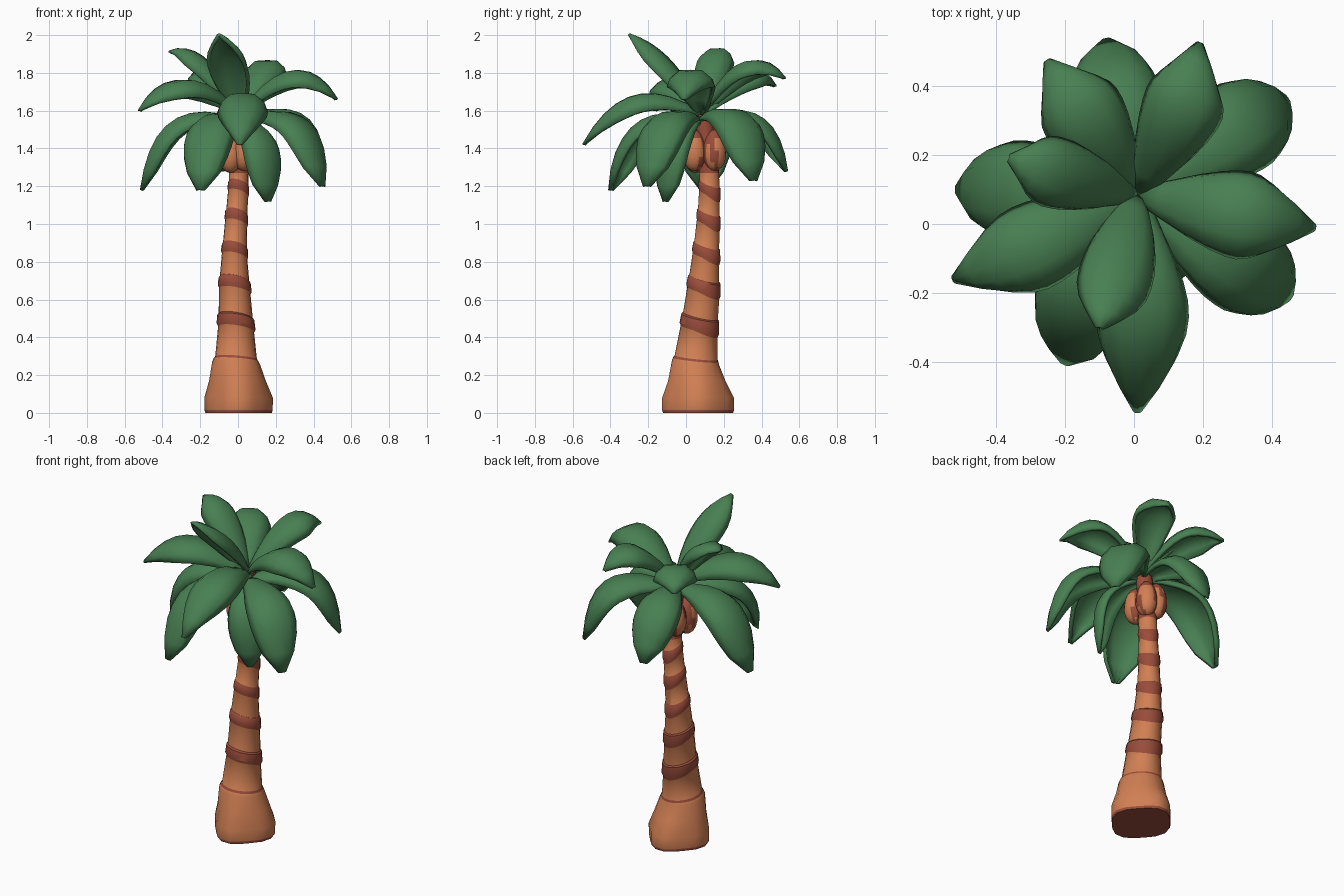
import bpy, bmesh, math
from mathutils import Vector

if "Cube" in bpy.data.objects:
    bpy.data.objects.remove(bpy.data.objects["Cube"])


def material(name, rgb):
    m = bpy.data.materials.new(name)
    m.diffuse_color = (*rgb, 1)
    m.use_nodes = True
    m.node_tree.nodes["Principled BSDF"].inputs["Base Color"].default_value = m.diffuse_color
    return m


GREEN = material("leaf green", (0.065, 0.215, 0.085))
BARK = material("orange bark", (0.64, 0.215, 0.088))
DARK = material("dark red bark", (0.32, 0.073, 0.042))


def finish(bm, name, mats, angle):
    bmesh.ops.recalc_face_normals(bm, faces=bm.faces)
    me = bpy.data.meshes.new(name)
    bm.to_mesh(me)
    bm.free()
    for m in mats:
        me.materials.append(m)
    ob = bpy.data.objects.new(name, me)
    bpy.context.collection.objects.link(ob)
    bpy.ops.object.select_all(action='DESELECT')
    bpy.context.view_layer.objects.active = ob
    ob.select_set(True)
    bpy.ops.object.shade_smooth_by_angle(angle=math.radians(angle))
    return ob


# Trunk outline: z, centre x, centre y, radius x, radius y
OUTLINE = [(0, .003, .064, .172, .187), (.08, .003, .064, .173, .187), (.17, -.003, .057, .15, .155),
           (.27, -.01, .05, .125, .125), (.30, -.01, .055, .108, .115), (.45, -.01, .07, .097, .1),
           (.68, -.018, .095, .083, .085), (.86, -.018, .108, .066, .07),
           (1.04, -.008, .12, .058, .06), (1.2, .003, .125, .053, .055),
           (1.35, .005, .12, .05, .052), (1.58, .005, .09, .045, .045)]


def outline_at(z):
    for a, b in zip(OUTLINE, OUTLINE[1:]):
        if z <= b[0]:
            f = (z - a[0]) / (b[0] - a[0])
            return [p + (q - p) * f for p, q in zip(a[1:], b[1:])]
    return OUTLINE[-1][1:]


# Trunk rings: z, radius scale, tilt, extra drop at the back, lobes, dark above this ring
rings = [(0, .98, 0, 0, .06, 1), (.015, 1, 0, 0, .07, 0), (.08, 1, 0, 0, .07, 0),
         (.17, .98, 0, 0, .03, 0), (.265, 1, .015, 0, 0, 0), (.28, 1, .015, 0, 0, 1),
         (.292, .98, .015, 0, 0, 0)]
for z, h in [(.48, .05), (.68, .045), (.86, .04), (1.035, .04), (1.19, .035)]:
    rings += [(z - h / 2 - .01, .98, .025, .025, 0, 1), (z - h / 2 + .005, 1.07, .025, .02, 0, 1),
              (z + h / 2, 1.05, .025, 0, 0, 1), (z + h / 2 + .008, .97, .025, 0, 0, 0)]
rings += [(1.27, 1, 0, 0, 0, 1), (1.4, 1, 0, 0, 0, 1), (1.58, 1, 0, 0, 0, 1)]

N = 18
bm = bmesh.new()
loops = []
for z, s, tilt, drop, lobe, _ in rings:
    cx, cy, rx, ry = outline_at(z)
    loop = []
    for i in range(N):
        a = 2 * math.pi * i / N
        k = s * (1 + lobe * (math.cos(4 * (a + math.pi / 2)) - .3))
        dz = -tilt * math.sin(a + .6) - drop * max(0, math.sin(a + .3))
        loop.append(bm.verts.new((cx + rx * k * math.cos(a), cy + ry * k * math.sin(a), z + dz)))
    loops.append(loop)
for j in range(len(loops) - 1):
    for i in range(N):
        n = (i + 1) % N
        f = bm.faces.new((loops[j][i], loops[j][n], loops[j + 1][n], loops[j + 1][i]))
        f.material_index = rings[j][5]
bm.faces.new(loops[0]).material_index = 1
bm.faces.new(loops[-1]).material_index = 1
finish(bm, "trunk", [BARK, DARK], 35)

# Coconuts: egg shapes with dark strips, dark near the stalk and towards the middle
for i, (x, y, z) in enumerate([(-.04, .05, 1.38), (.03, .045, 1.39), (.035, .15, 1.39), (-.035, .15, 1.4)]):
    bm = bmesh.new()
    bmesh.ops.create_uvsphere(bm, u_segments=16, v_segments=10, radius=1)
    for v in bm.verts:
        taper = 1 - .12 * v.co.z
        v.co = (x + v.co.x * .06 * taper, y + v.co.y * .063 * taper, z + v.co.z * .11)
    for f in bm.faces:
        c = f.calc_center_median()
        inward = (c.x - x) * (.005 - x) + (c.y - y) * (.1 - y)
        strip = math.sin(3 * math.atan2(c.y - y, c.x - x) + 14 * (c.z - z) + i) > .6
        f.material_index = int(inward > .001 or c.z > z + .07 or (strip and c.y > .06))
    finish(bm, f"coconut_{i + 1}", [BARK, DARK], 60)

POINTED = [.15, .45, .72, .89, .98, 1, .95, .78, .46, .04]
BLUNT = [.15, .45, .7, .88, .97, 1, .99, .9, .68, .12]


def leaf(name, root, mid, tip, half, droop, widths):
    """Arched leaf swept along a curve through root, mid and tip."""
    root, mid, tip = Vector(root), Vector(mid), Vector(tip)
    ctrl = 2 * mid - (root + tip) / 2
    d = tip - root
    side = Vector((-d.y, d.x, 0)).normalized()
    bm = bmesh.new()
    rows = []
    for j, w in enumerate(widths):
        t = j / (len(widths) - 1)
        p = root * (1 - t) ** 2 + ctrl * 2 * t * (1 - t) + tip * t * t
        tan = ((ctrl - root) * (1 - t) + (tip - ctrl) * t).normalized()
        up = tan.cross(side)
        if up.dot(Vector((d.x, d.y, 1))) < 0:
            up = -up
        w *= half
        rows.append([bm.verts.new(p + side * s * w - up * w * dip * droop) for s, dip in
                     [(-1, 1), (-.86, .5), (-.48, .08), (0, .06), (.48, .08), (.86, .5), (1, 1)]])
    for a, b in zip(rows, rows[1:]):
        for i in range(len(a) - 1):
            bm.faces.new((a[i], a[i + 1], b[i + 1], b[i]))
    ob = finish(bm, name, [GREEN], 50)
    sol = ob.modifiers.new("thickness", 'SOLIDIFY')
    sol.thickness = .02
    sol.offset = 0


# Upper crown: mid point, tip, half width
upper = [((-.035, -.09, 1.86), (-.1, -.3, 2.0), .1), ((-.18, .135, 1.87), (-.36, .19, 1.91), .095),
         ((.29, .03, 1.81), (.52, -.01, 1.66), .12), ((-.28, -.06, 1.76), (-.52, -.16, 1.6), .12),
         ((.13, .31, 1.85), (.19, .52, 1.77), .11), ((-.13, .29, 1.8), (-.25, .47, 1.73), .115),
         ((.025, -.27, 1.68), (.01, -.54, 1.42), .125)]
for i, (mid, tip, half) in enumerate(upper):
    leaf(f"upper_leaf_{i + 1}", (.01, .085, 1.58), mid, tip, half, .75, POINTED)

# Lower drooping crown
lower = [((-.35, .1, 1.54), (-.51, .1, 1.18), .135), ((-.16, -.24, 1.53), (-.2, -.4, 1.18), .13),
         ((.33, -.13, 1.55), (.45, -.21, 1.2), .13), ((.32, .29, 1.57), (.44, .36, 1.23), .13),
         ((-.06, .38, 1.57), (-.08, .53, 1.28), .125), ((.15, -.1, 1.43), (.16, -.11, 1.12), .11)]
for i, (mid, tip, half) in enumerate(lower):
    leaf(f"lower_leaf_{i + 1}", (.01, .07, 1.55), mid, tip, half, .65, BLUNT)
